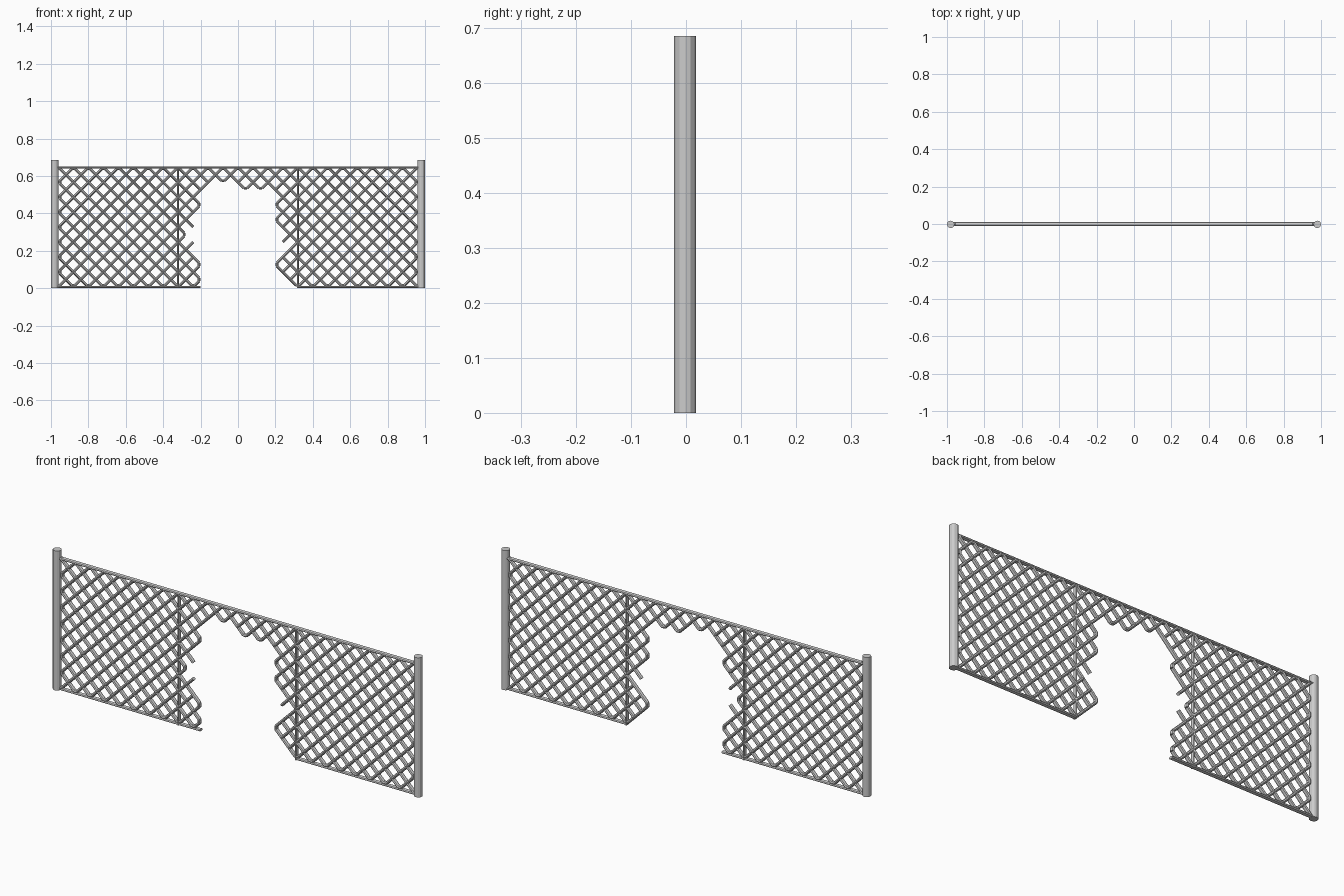
import bpy, bmesh
from mathutils import Vector, Matrix

if "Cube" in bpy.data.objects:
    bpy.data.objects.remove(bpy.data.objects["Cube"])

STEP, Z0 = 0.04, 0.007        # half a mesh diamond, lattice base height
WIRE, DEPTH = 0.0075, 0.011   # wire half width in the fence plane and along y
TRIM = 0.011                  # how far a wire is cut back where it turns


def add_tube(bm, a, b, r, sides=8, ry=None):
    """Capped tube from a to b; ry sets a different thickness along y."""
    a, b = Vector(a), Vector(b)
    d = (b - a).normalized()
    u = Vector((0, 1, 0))
    v = d.cross(u).normalized()
    basis = Matrix((u, v, d)).transposed().to_4x4()
    m = (Matrix.Translation((a + b) / 2) @ basis
         @ Matrix.Diagonal((ry or r, r, (b - a).length, 1)))
    bmesh.ops.create_cone(bm, cap_ends=True, segments=sides,
                          radius1=1, radius2=1, depth=1, matrix=m)


def finish(bm, name):
    bmesh.ops.recalc_face_normals(bm, faces=bm.faces)
    me = bpy.data.meshes.new(name)
    bm.to_mesh(me)
    bm.free()
    ob = bpy.data.objects.new(name, me)
    bpy.context.collection.objects.link(ob)
    return ob


def tube_object(name, *args, **kw):
    bm = bmesh.new()
    add_tube(bm, *args, **kw)
    return finish(bm, name)


# End posts and slim dividers
for side, s in (("left", -1), ("right", 1)):
    tube_object(side + "_post", (s * 0.98, -0.002, 0), (s * 0.98, -0.002, 0.685),
                0.02, sides=12)
    tube_object(side + "_divider", (s * 0.32, 0, 0), (s * 0.32, 0, 0.645),
                0.005, ry=0.012)

# Rails, the bottom one broken by the hole
tube_object("top_rail", (-0.97, 0, 0.645), (0.97, 0, 0.645), 0.006, ry=0.012)
tube_object("bottom_rail_left", (-0.97, 0, 0.006), (-0.2, 0, 0.006), 0.006, ry=0.012)
tube_object("bottom_rail_right", (0.32, 0, 0.006), (0.97, 0, 0.006), 0.006, ry=0.012)

# Torn hole: left and right limits per lattice row, in steps, from the ground up
left = [-5, -5, -5, -5, -6, -6, -7, -7, -6, -6, -5, -5, -5, -4, 0, 0]
right = [7, 6, 5, 5, 6, 7, 6, 6, 5, 5, 5, 5, 5, 0, 0, 0]

# One diagonal wire piece per grid cell, kept outside the hole
rising, falling = set(), set()
for j in range(16):
    for i in range(-24, 24):
        if left[j] <= i < right[j]:
            continue
        if (i + j) % 2 == 0:
            rising.add((i, j))
        else:
            falling.add((i + 1, j))

# Join pieces into long straight wires and note which wire ends meet
wires, ends_at = [], {}
for pieces, dx in ((rising, 1), (falling, -1)):
    for i, j in sorted(pieces):
        if (i - dx, j - 1) in pieces:
            continue
        n = 1
        while (i + dx * n, j + n) in pieces:
            n += 1
        ends = (i, j), (i + dx * n, j + n)
        wires.append(ends)
        for e in ends:
            ends_at.setdefault(e, []).append(None)


def position(node):
    return Vector((node[0] * STEP, 0, node[1] * STEP + Z0))


# Wires, cut back at each turn and bridged with a short blunt corner piece
bm = bmesh.new()
corners = {}
for ends in wires:
    a, b = map(position, ends)
    d = (b - a).normalized() * TRIM
    tips = []
    for node, p, back in ((ends[0], a, d), (ends[1], b, -d)):
        if len(ends_at[node]) == 2:
            p = p + back
            corners.setdefault(node, []).append(p)
        tips.append(p)
    add_tube(bm, tips[0], tips[1], WIRE, ry=DEPTH)
for a, b in corners.values():
    add_tube(bm, a, b, WIRE, ry=DEPTH)
finish(bm, "wire_mesh")
